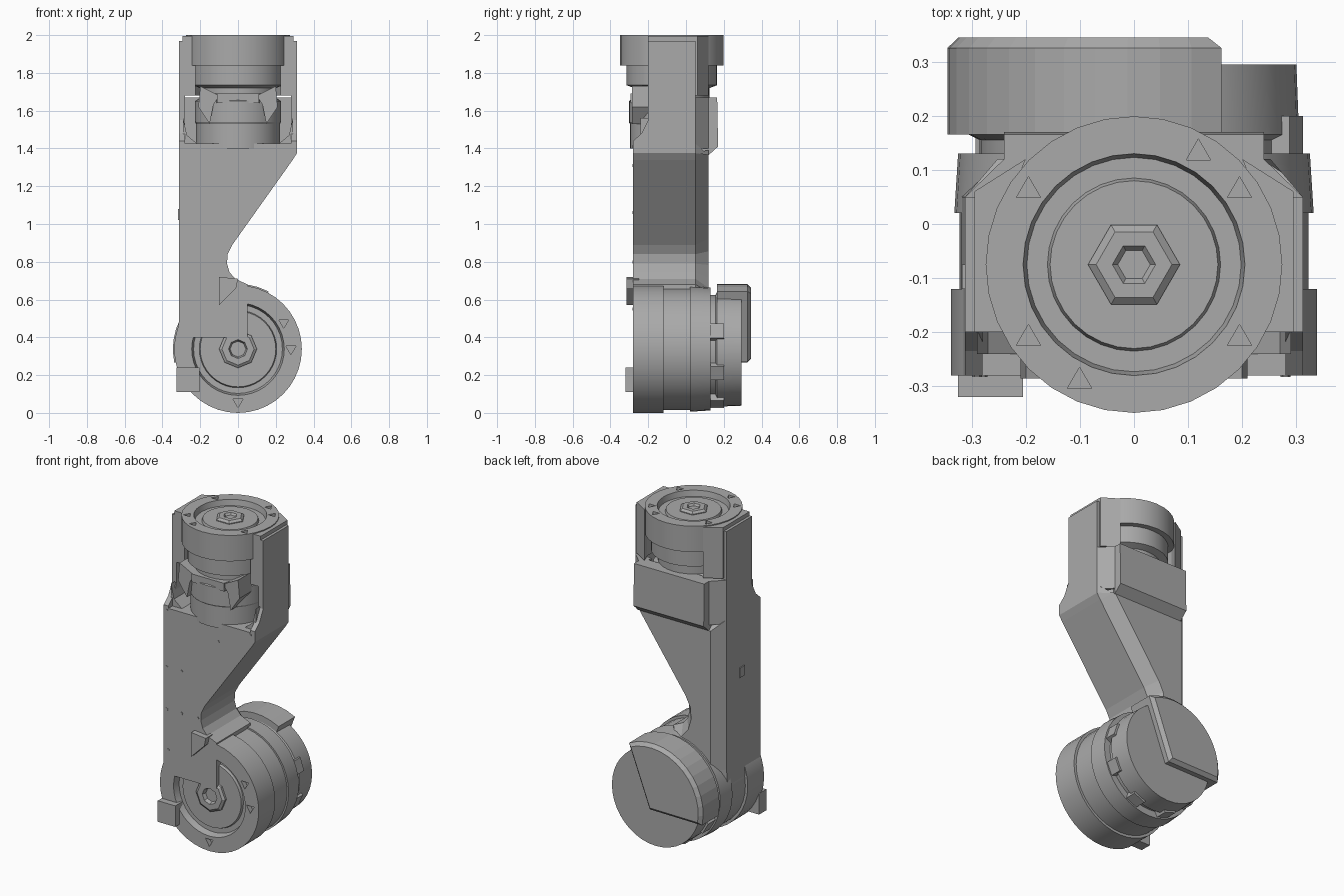
import bpy, bmesh, math
from mathutils import Vector, Matrix

if "Cube" in bpy.data.objects:
    bpy.data.objects.remove(bpy.data.objects["Cube"], do_unlink=True)

grey = bpy.data.materials.new("machined grey")
grey.use_nodes = True
COLOUR = (0.4, 0.4, 0.4, 1)
grey.diffuse_color = COLOUR
grey.node_tree.nodes["Principled BSDF"].inputs["Base Color"].default_value = COLOUR

AXES = {"x": Vector((1, 0, 0)), "y": Vector((0, 1, 0)), "z": Vector((0, 0, 1))}


def place(axis, a, b, t):
    return Vector({"x": (t, a, b), "y": (a, t, b), "z": (a, b, t)}[axis])


def finish(bm, name, smooth=True):
    bmesh.ops.recalc_face_normals(bm, faces=bm.faces)
    mesh = bpy.data.meshes.new(name)
    bm.to_mesh(mesh)
    bm.free()
    mesh.materials.append(grey)
    ob = bpy.data.objects.new(name, mesh)
    bpy.context.collection.objects.link(ob)
    if smooth:
        bpy.ops.object.select_all(action="DESELECT")
        ob.select_set(True)
        bpy.context.view_layer.objects.active = ob
        bpy.ops.object.shade_smooth_by_angle(angle=math.radians(25))
    return ob


def prism(name, axis, outline, lo, hi, inset=0, depth=0):
    """Extrude an outline along an axis; optionally chamfer the far end."""
    bm = bmesh.new()
    near = [bm.verts.new(place(axis, a, b, lo)) for a, b in outline]
    far = [bm.verts.new(place(axis, a, b, hi)) for a, b in outline]
    bm.faces.new(near)
    end = bm.faces.new(far)
    n = len(outline)
    for i in range(n):
        j = (i + 1) % n
        bm.faces.new((near[i], near[j], far[j], far[i]))
    bmesh.ops.recalc_face_normals(bm, faces=bm.faces)
    if inset:
        bmesh.ops.inset_region(bm, faces=[end], thickness=inset, depth=depth,
                               use_even_offset=True)
    return finish(bm, name, False)


def box(name, x, y, z):
    return prism(name, "z", [(x[0], y[0]), (x[1], y[0]), (x[1], y[1]), (x[0], y[1])], *z)


def lathe(name, axis, centre, profile, sides=32):
    """Spin a radius/offset profile around an axis."""
    bm = bmesh.new()
    ca, cb = centre
    pts = [bm.verts.new(place(axis, ca + r, cb, t)) for r, t in profile]
    edges = [bm.edges.new(p) for p in zip(pts, pts[1:])]
    bmesh.ops.spin(bm, geom=pts + edges, cent=place(axis, ca, cb, 0), axis=AXES[axis],
                   angle=math.tau, steps=sides)
    bmesh.ops.remove_doubles(bm, verts=bm.verts, dist=0.0005)
    return finish(bm, name)


def screw_pits(target, axis, centre, radius, t, size, angles):
    """Cut three-sided screw pits into a motor face."""
    bm = bmesh.new()
    for deg in angles:
        a = math.radians(deg)
        spot = place(axis, centre[0] + radius * math.cos(a),
                     centre[1] + radius * math.sin(a), t)
        turn = AXES["z"].rotation_difference(AXES[axis]).to_matrix().to_4x4()
        bmesh.ops.create_cone(bm, cap_ends=True, segments=3, radius1=size, radius2=size,
                              depth=0.06, matrix=Matrix.Translation(spot) @ turn)
    cutter = finish(bm, target.name + "_pit_cutter", False)
    cutter.hide_render = True
    cutter.hide_set(True)
    cut = target.modifiers.new("screw pits", "BOOLEAN")
    cut.operation, cut.solver, cut.object = "DIFFERENCE", "EXACT", cutter


# Lower motor, lying front to back
LOW = (0, 0.338)
lower = lathe("lower_motor", "y", LOW, [
    (0, -.255), (.2, -.255), (.205, -.24), (.235, -.24), (.245, -.28), (.338, -.28),
    (.338, -.12), (.322, -.12), (.322, .02), (.332, .02), (.325, .13), (.285, .13),
    (.285, .155), (.305, .165), (.3, .295), (0, .295)], 40)
screw_pits(lower, "y", LOW, .28, -.28, .03, (0, 30, 90, 210, 270))
lathe("lower_hub", "y", LOW, [(0, -.25), (.04, -.25), (.05, -.278), (.085, -.278),
                              (.1, -.268), (.1, -.24), (0, -.24)], 8)

# Raised wedge cover on the back of the lower motor
arc = [(.345 * math.cos(math.radians(d)), LOW[1] + .345 * math.sin(math.radians(d)))
       for d in range(62, 193, 10)]
prism("rear_wedge_cover", "y", [(.02, .27)] + arc, .165, .325, .02, .02)

# Locating lugs on the front face
box("side_lug", (-.325, -.205), (-.32, -.25), (.11, .24))
prism("upper_lug", "y", [(-.1, .57), (-.01, .66), (0, .71), (-.1, .72)], -.315, -.25)

# Clamp blocks around the waist of the lower motor
for deg in range(-150, 60, 42):
    a = math.radians(deg)
    u, v = math.cos(a), math.sin(a)
    corners = [(r * u - s * v, LOW[1] + r * v + s * u)
               for r, s in ((.25, -.05), (.315, -.04), (.315, .04), (.25, .05))]
    prism("lower_clamp", "y", corners, .1, .2)

# Tapering arm with chamfered back edges
prism("arm", "y", [
    (-.32, .4), (-.312, .5), (-.312, 1.425), (.312, 1.425), (.312, 1.375), (.29, 1.34),
    (-.03, .89), (-.055, .84), (-.058, .79), (-.045, .745), (-.015, .71), (.05, .68),
    (.05, .4)], -.28, .05, .06, .07)
box("side_key", (-.318, -.3), (-.12, -.075), (1.02, 1.08))

# Screw holes on the arm front
for x, z in ((-.29, 1.06), (-.19, 1.06), (-.29, .8), (-.19, .8), (-.08, .8),
             (-.28, .55), (.06, 1.31), (-.29, 1.41), (.28, 1.41)):
    lathe("arm_screw", "y", (x, z), [(0, -.283), (.009, -.283), (.009, -.275), (0, -.275)], 6)

# Fork cheeks, ears and corner fillets, one set per side
for side, s in (("right", -1), ("left", 1)):
    prism(side + "_cheek", "x", [(-.28, 1.4), (-.28, 1.44), (-.235, 1.48), (-.2, 1.55),
                                 (-.2, 1.97), (.05, 1.97), (.05, 1.4)], s * .28, s * .312)
    prism(side + "_ear", "z", [(s * .225, -.2), (s * .295, -.2), (s * .295, .06),
                               (s * .2, .12), (s * .225, .06)], 1.68, 1.994)
    prism(side + "_fillet", "y", [(s * .29, 1.4), (s * .29, 1.56), (s * .27, 1.47),
                                  (s * .21, 1.42), (s * .21, 1.4)], -.24, .05)
    prism(side + "_back_corner", "z", [(s * .312, .05), (s * .24, .12), (s * .2, .12),
                                       (s * .2, .05)], 1.4, 1.67)

# Back cover behind the upper motor
prism("back_cover", "x", [(.08, 1.67), (.165, 1.67), (.17, 1.41), (.12, 1.365), (.08, 1.365)],
      -.24, .24)

# Upper motor, standing in the fork
TOP = (0, -.075)
upper = lathe("upper_motor", "z", TOP, [
    (0, 1.4), (.222, 1.4), (.222, 1.53), (.228, 1.54), (.228, 1.65), (.2, 1.67), (.2, 1.72),
    (.24, 1.735), (.24, 1.84), (.274, 1.84), (.274, 2), (.205, 2), (.198, 1.965),
    (.16, 1.965), (.155, 1.98), (0, 1.98)])
screw_pits(upper, "z", TOP, .238, 2, .026, (35, 60, 145, 215, 245, 325))
lathe("upper_hub", "z", TOP, [(0, 1.96), (.085, 1.96), (.085, 1.985), (.07, 1.997),
                              (.04, 1.997), (.03, 1.985), (0, 1.985)], 6)

# Angular clamps on the front of the upper motor
for s in (-1, 1):
    prism("upper_clamp", "y", [(s * .1, 1.68), (s * .2, 1.73), (s * .21, 1.62),
                               (s * .15, 1.53), (s * .13, 1.63)], -.285, -.15)
prism("upper_band", "z", [(-.13, -.2), (-.11, -.295), (.11, -.295), (.13, -.2)], 1.64, 1.69)
